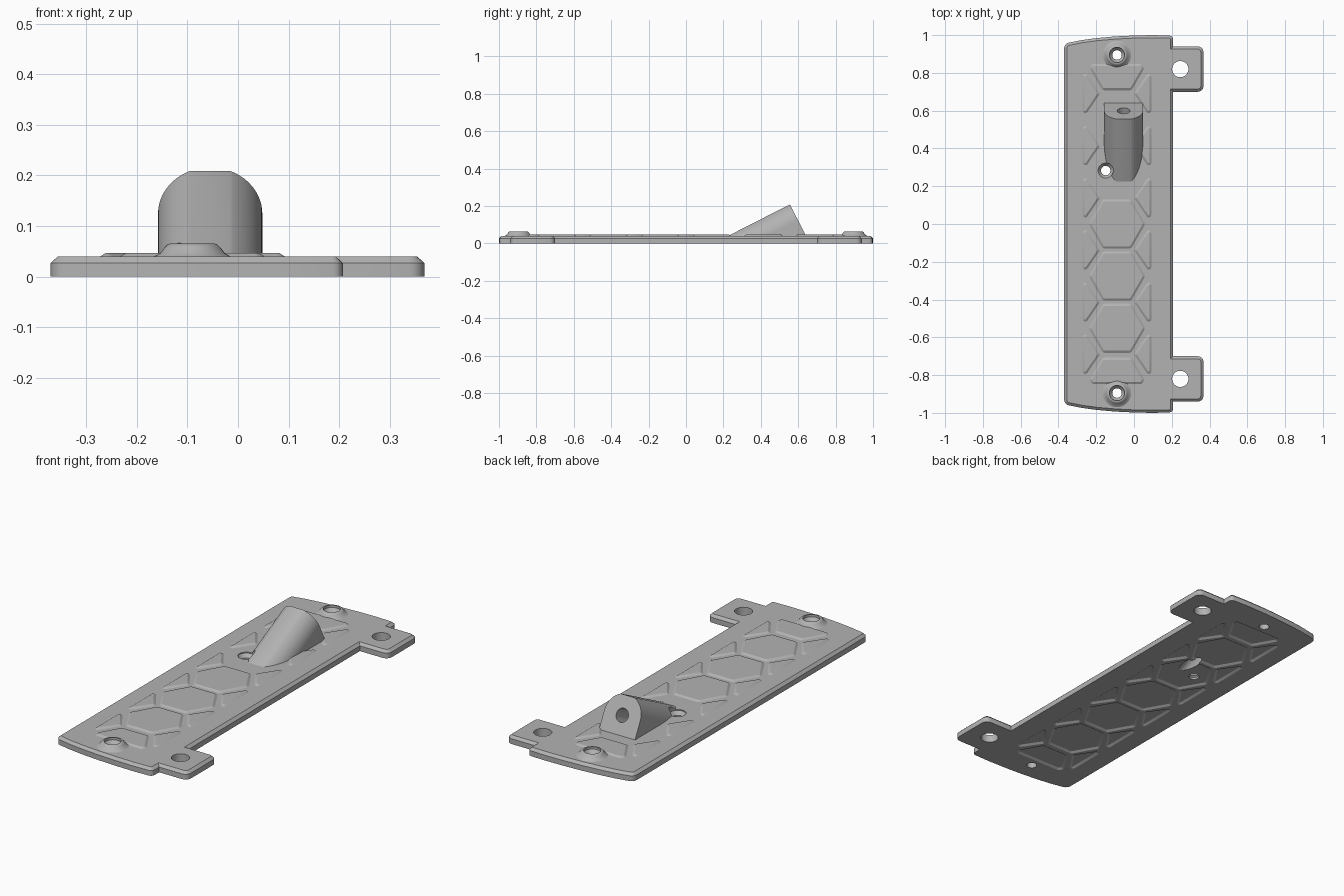
import bpy
import bmesh
from math import cos, sin, pi, radians, tan
from mathutils import Matrix, Vector

cube = bpy.data.objects.get("Cube")
if cube:
    bpy.data.objects.remove(cube, do_unlink=True)

grey = bpy.data.materials.new("plain grey")
grey.use_nodes = True
COLOUR = (0.45, 0.45, 0.45, 1)
grey.diffuse_color = COLOUR
grey.node_tree.nodes["Principled BSDF"].inputs["Base Color"].default_value = COLOUR


def circle(r, n=40):
    return [Vector((r * cos(2 * pi * i / n), r * sin(2 * pi * i / n))) for i in range(n)]


def rounded(corners, steps=4):
    """Counter-clockwise outline from (x, y, radius) corners."""
    out = []
    for i, (x, y, r) in enumerate(corners):
        p = Vector((x, y))
        if r == 0:
            out.append(p)
            continue
        a = (Vector(corners[i - 1][:2]) - p).normalized()
        b = (Vector(corners[(i + 1) % len(corners)][:2]) - p).normalized()
        half = a.angle(b) / 2
        centre = p + (a + b).normalized() * (r / sin(half))
        start = p + a * (r / tan(half)) - centre
        end = p + b * (r / tan(half)) - centre
        turn = start.angle_signed(end)
        for k in range(steps + 1):
            out.append(centre + Matrix.Rotation(-turn * k / steps, 2) @ start)
    return out


def inset(pts, d):
    """Move a counter-clockwise outline inwards by d."""
    out = []
    for i, p in enumerate(pts):
        e1 = (p - pts[i - 1]).normalized()
        e2 = (pts[(i + 1) % len(pts)] - p).normalized()
        n1, n2 = Vector((-e1.y, e1.x)), Vector((-e2.y, e2.x))
        out.append(p + (n1 + n2) * (d / (1 + n1.dot(n2))))
    return out


def loft(name, rings, matrix=None, floor=None):
    """Solid through (outline, height) rings, optionally cut off below a floor."""
    bm = bmesh.new()
    loops = [[bm.verts.new((p.x, p.y, z)) for p in pts] for pts, z in rings]
    n = len(loops[0])
    for lo, hi in zip(loops, loops[1:]):
        for i in range(n):
            j = (i + 1) % n
            bm.faces.new((lo[i], lo[j], hi[j], hi[i]))
    bm.faces.new(loops[0][::-1])
    bm.faces.new(loops[-1])
    if matrix:
        bm.transform(matrix)
    if floor is not None:
        bmesh.ops.bisect_plane(bm, geom=bm.verts[:] + bm.edges[:] + bm.faces[:],
                               plane_co=(0, 0, floor), plane_no=(0, 0, 1), clear_inner=True)
        bmesh.ops.holes_fill(bm, edges=[e for e in bm.edges if e.is_boundary])
    bmesh.ops.recalc_face_normals(bm, faces=bm.faces[:])
    mesh = bpy.data.meshes.new(name)
    bm.to_mesh(mesh)
    bm.free()
    mesh.materials.append(grey)
    obj = bpy.data.objects.new(name, mesh)
    bpy.context.collection.objects.link(obj)
    return obj


def combine(target, tool, operation):
    mod = target.modifiers.new("combine", 'BOOLEAN')
    mod.operation, mod.solver, mod.object = operation, 'EXACT', tool
    bpy.context.view_layer.objects.active = target
    bpy.ops.object.modifier_apply(modifier=mod.name)
    bpy.data.objects.remove(tool, do_unlink=True)


# Base plate with bowed ends, two side tabs and a chamfered top edge
half = [(0.207, 0.70, 0), (0.368, 0.70, 0.03), (0.368, 0.94, 0.03), (0.207, 0.94, 0),
        (0.207, 0.997, 0.02), (0.1, 1.0, 0), (0, 0.998, 0), (-0.1, 0.993, 0),
        (-0.2, 0.984, 0), (-0.28, 0.973, 0), (-0.37, 0.955, 0.03)]
outline = rounded(half + [(x, -y, r) for x, y, r in reversed(half)])
plate = loft("mounting_plate", [(outline, 0), (outline, 0.027), (inset(outline, 0.014), 0.04)])

# Honeycomb panels: raised on top, hollowed underneath
MID, PITCH, R = -0.09, 0.276, 0.15
H = R * sin(pi / 3)


def hexagon(y):
    return rounded([(MID + R * cos(k * pi / 3), y + R * sin(k * pi / 3), 0.02) for k in range(6)])


def end_panel(s):
    pts = [(MID - 0.077, 0.708), (MID + 0.077, 0.708), (MID + 0.145, 0.825),
           (MID + 0.13, 0.848), (MID - 0.13, 0.848), (MID - 0.145, 0.825)]
    return rounded([(x, y * s, 0.016) for x, y in pts[::s]])


def triangle(s, y):
    pts = [(MID + s * 0.182, y - 0.135), (MID + s * 0.182, y + 0.135), (MID + s * 0.09, y)]
    return rounded([(x, v, 0.014) for x, v in pts[::s]])


panels = [end_panel(1), end_panel(-1)] + [hexagon(k * PITCH) for k in (0, -1, -2)]
panels += [triangle(s, (k + 0.5) * PITCH) for s in (1, -1) for k in range(-3, 3)]
for shape in panels:
    combine(plate, loft("panel", [(shape, 0.03), (shape, 0.04), (inset(shape, 0.011), 0.047)]), 'UNION')
for shape in panels + [hexagon(PITCH), hexagon(2 * PITCH)]:
    combine(plate, loft("pocket", [(shape, -0.01), (shape, 0), (inset(shape, 0.011), 0.007)]), 'DIFFERENCE')

# Slanted arched socket
frame = Matrix.Translation((-0.055, 0.599, 0.124)) @ Matrix.Rotation(radians(117), 4, 'X')
RAD, FLAT = 0.103, 0.096
arch = [Vector((-RAD, -0.3)), Vector((RAD, -0.3))]
arch += [Vector((RAD * cos(a), min(RAD * sin(a), FLAT)))
         for a in (pi * k / 48 for k in range(49)) if abs(cos(a)) > 0.36]
combine(plate, loft("socket", [(arch, 0), (arch, 0.8)], frame, floor=0.02), 'UNION')
bore = circle(0.034)
combine(plate, loft("socket_bore", [(bore, -0.1), (bore, 0.42)], frame), 'DIFFERENCE')

# Raised screw seats at both ends
for y in (0.895, -0.895):
    seat = [(0.075, 0.03), (0.075, 0.04), (0.064, 0.046), (0.055, 0.058), (0.05, 0.063), (0.045, 0.065)]
    combine(plate, loft("screw_seat", [(circle(r), z) for r, z in seat],
                        Matrix.Translation((MID, y, 0))), 'UNION')

# Countersunk screw holes
for x, y, top in ((MID, 0.895, 0.065), (MID, -0.895, 0.065), (-0.15, 0.283, 0.047)):
    sink = [(0.025, -0.05), (0.025, top - 0.03), (0.04, top - 0.012), (0.04, 0.25)]
    combine(plate, loft("screw_hole", [(circle(r), z) for r, z in sink],
                        Matrix.Translation((x, y, 0))), 'DIFFERENCE')

# Tab holes
for y in (0.82, -0.82):
    combine(plate, loft("tab_hole", [(circle(0.043), -0.05), (circle(0.043), 0.1)],
                        Matrix.Translation((0.245, y, 0))), 'DIFFERENCE')

bpy.ops.object.select_all(action='DESELECT')
plate.select_set(True)
bpy.context.view_layer.objects.active = plate
bpy.ops.object.shade_smooth_by_angle(angle=radians(25))
